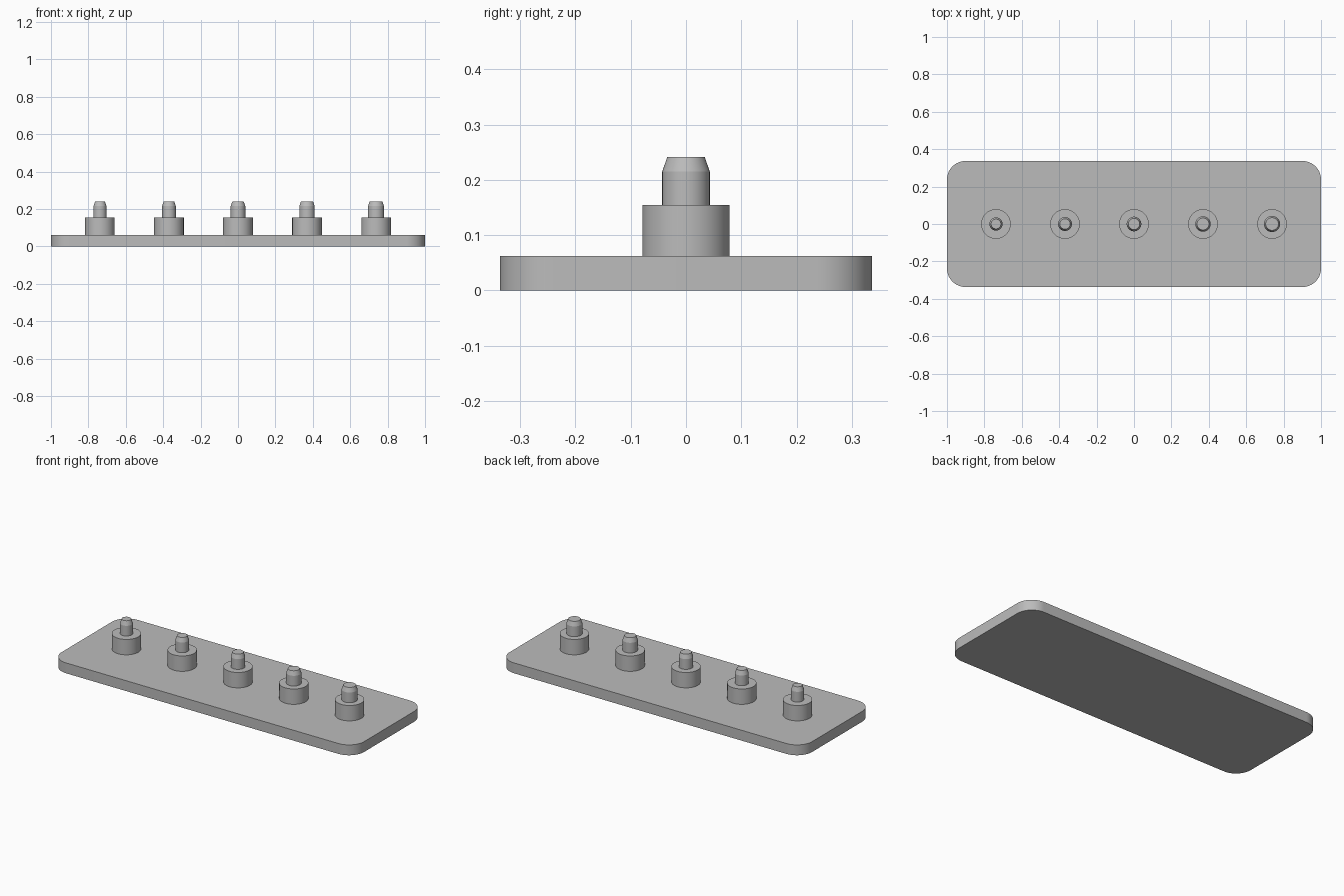
import bpy
import bmesh
from math import cos, sin, pi, radians

cube = bpy.data.objects.get("Cube")
if cube:
    bpy.data.objects.remove(cube, do_unlink=True)

# Single grey plastic
grey = bpy.data.materials.new("plain grey")
grey.use_nodes = True
colour = (0.5, 0.5, 0.5, 1)
grey.diffuse_color = colour
grey.node_tree.nodes["Principled BSDF"].inputs["Base Color"].default_value = colour


def loft(name, rings):
    """Closed solid through a stack of matching rings of points."""
    bm = bmesh.new()
    loops = [[bm.verts.new(p) for p in ring] for ring in rings]
    n = len(loops[0])
    for low, high in zip(loops, loops[1:]):
        for i in range(n):
            j = (i + 1) % n
            bm.faces.new((low[i], low[j], high[j], high[i]))
    bm.faces.new(loops[0][::-1])
    bm.faces.new(loops[-1])
    mesh = bpy.data.meshes.new(name)
    bm.to_mesh(mesh)
    bm.free()
    mesh.materials.append(grey)
    obj = bpy.data.objects.new(name, mesh)
    bpy.context.collection.objects.link(obj)
    bpy.ops.object.select_all(action="DESELECT")
    obj.select_set(True)
    bpy.context.view_layer.objects.active = obj
    bpy.ops.object.shade_smooth_by_angle(angle=radians(12))
    return obj


def circle(x, radius, z, sides=64):
    return [(x + radius * cos(2 * pi * i / sides),
             radius * sin(2 * pi * i / sides), z) for i in range(sides)]


def rounded_rectangle(half_x, half_y, radius, z, steps=16):
    points = []
    for corner, (sx, sy) in enumerate([(1, 1), (-1, 1), (-1, -1), (1, -1)]):
        for i in range(steps + 1):
            a = pi / 2 * (corner + i / steps)
            points.append((sx * (half_x - radius) + radius * cos(a),
                           sy * (half_y - radius) + radius * sin(a), z))
    return points


# Base plate with rounded corners
BASE_TOP, BOSS_TOP, PIN_SHOULDER, PIN_TOP = 0.062, 0.154, 0.215, 0.241
loft("base_plate", [rounded_rectangle(1, 0.337, 0.1, z) for z in (0, BASE_TOP)])

# Row of stepped posts; the pins grow slightly thicker towards +x
for k in range(5):
    x = 0.369 * (k - 2)
    r = 0.035 + 0.002 * k
    loft(f"post_{k + 1}", [
        circle(x, 0.079, BASE_TOP - 0.01),
        circle(x, 0.079, BOSS_TOP),
        circle(x, r, BOSS_TOP),
        circle(x, r, PIN_SHOULDER),
        circle(x, r - 0.009, PIN_TOP),
    ])
